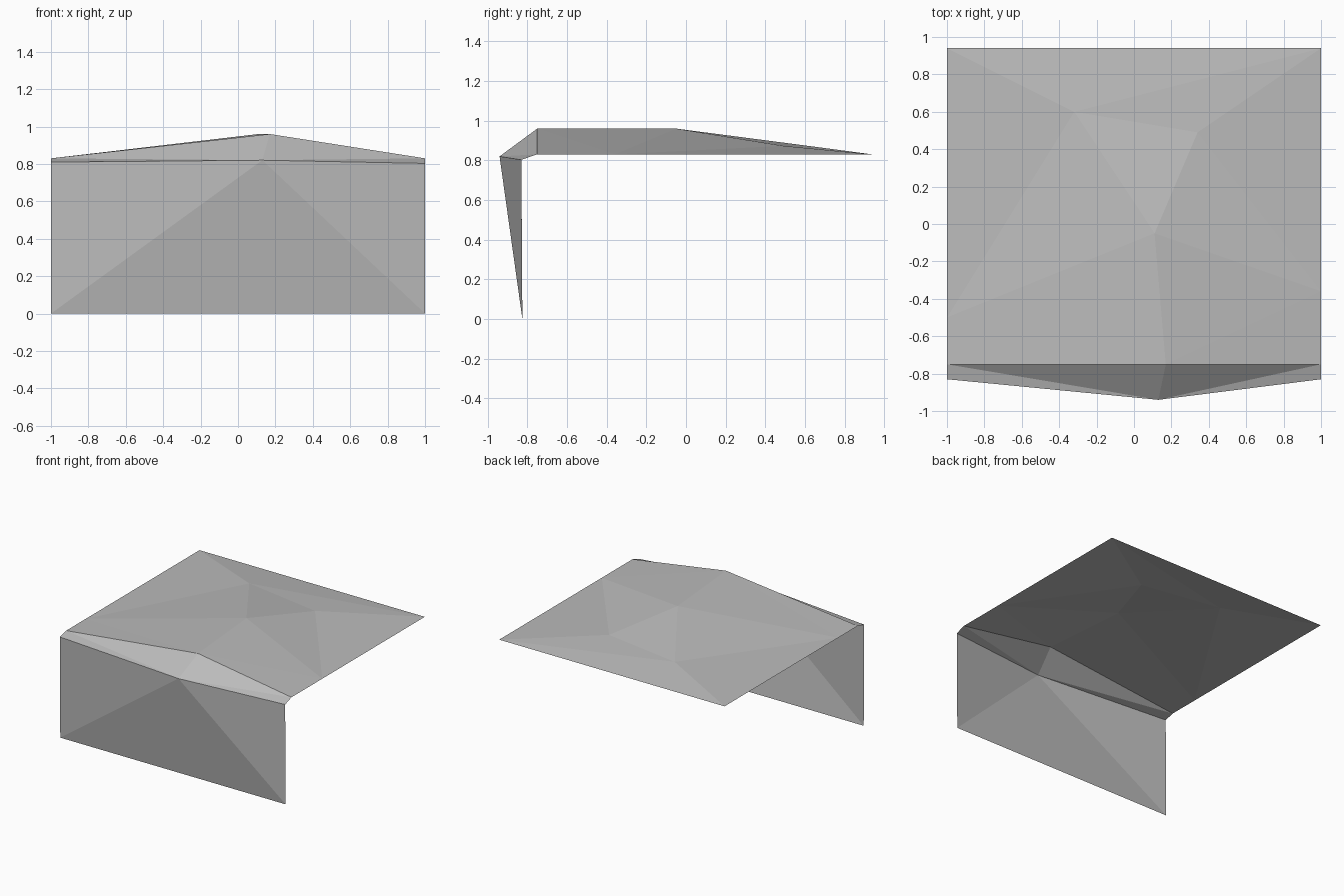
import bpy

if "Cube" in bpy.data.objects:
    bpy.data.objects.remove(bpy.data.objects["Cube"])

grey = bpy.data.materials.new("stone grey")
grey.diffuse_color = (0.50, 0.50, 0.50, 1)
grey.use_nodes = True
grey.node_tree.nodes["Principled BSDF"].inputs["Base Color"].default_value = grey.diffuse_color


def sheet(name, points, faces):
    """Flat-shaded open sheet made of named corner points."""
    keys = list(points)
    mesh = bpy.data.meshes.new(name)
    mesh.from_pydata([points[k] for k in keys], [],
                     [[keys.index(k) for k in face.split()] for face in faces])
    mesh.materials.append(grey)
    obj = bpy.data.objects.new(name, mesh)
    bpy.context.collection.objects.link(obj)
    return obj


# Shared edges between the parts
lip = {"lip_l": (-1, -0.83, 0.81), "lip_m": (0.13, -0.94, 0.82), "lip_r": (1, -0.83, 0.803)}
brow = {"brow_l": (-1, -0.75, 0.83), "brow_m": (0.17, -0.75, 0.96), "brow_r": (1, -0.75, 0.83)}

# Front wall, bulging at the top
sheet("front_wall",
      {**lip, "foot_l": (-1, -0.825, 0), "foot_r": (1, -0.825, 0)},
      ["foot_l foot_r lip_m", "foot_l lip_m lip_l", "foot_r lip_r lip_m"])

# Sloped edge between wall and top
sheet("sloped_edge", {**lip, **brow},
      ["lip_l lip_m brow_l", "lip_m brow_m brow_l",
       "lip_m brow_r brow_m", "lip_m lip_r brow_r"])

# Uneven faceted top, falling to the back and the sides
sheet("top_surface",
      {**brow,
       "side_l": (-1, -0.5, 0.83), "side_r": (1, -0.36, 0.83),
       "peak": (0.11, -0.05, 0.96),
       "mid_l": (-0.32, 0.6, 0.875), "mid_r": (0.34, 0.49, 0.873),
       "back_l": (-1, 0.94, 0.83), "back_r": (1, 0.94, 0.83)},
      ["brow_l brow_m side_l", "brow_m peak side_l", "side_l peak mid_l",
       "side_l mid_l back_l", "peak mid_r mid_l", "mid_l mid_r back_r",
       "mid_l back_r back_l", "peak side_r mid_r", "side_r back_r mid_r",
       "brow_m side_r peak", "brow_m brow_r side_r"])
